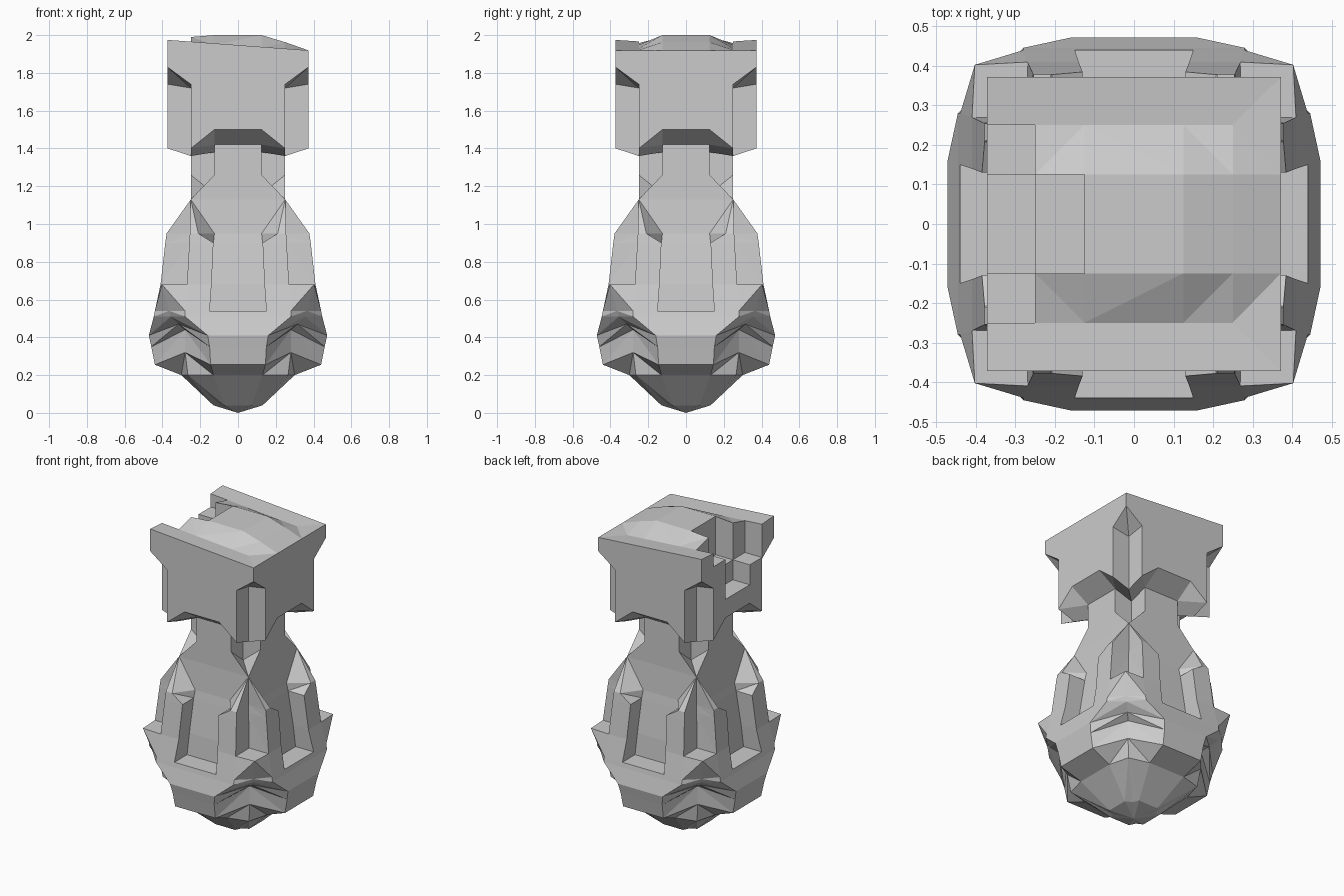
import bpy
import bmesh

cube = bpy.data.objects.get("Cube")
if cube:
    bpy.data.objects.remove(cube, do_unlink=True)

# Single flat grey
grey = bpy.data.materials.new("plain grey")
grey.use_nodes = True
COLOUR = (0.6, 0.6, 0.6, 1)
grey.diffuse_color = COLOUR
grey.node_tree.nodes["Principled BSDF"].inputs["Base Color"].default_value = COLOUR

EDGE, MID, IN = 0.372, 0.25, 0.125


def top_height(x, y):
    """Gently sloping roof with a raised centre band."""
    slope = 1.947 - 0.074 * x
    if abs(y) > 0.3 or x > 0.3:
        return slope
    if abs(y) > 0.2:
        return slope - 0.008
    if x < -0.2:
        return 1.99
    return 2.0 - 0.3 * max(x - IN, 0)


# Sections: height, groove half width, lip half width, groove floor,
# lobe face, lobe half width, corner
ROWS = [
    (0.0, 0, 0, 0, 0, 0, 0),
    (0.04, 0.06, 0.06, 0.13, 0.13, 0.07, 0.09),
    (0.20, 0.10, 0.10, 0.30, 0.30, 0.13, 0.265),
    ((0.255, 0.255, 0.255, 0.32), 0.13, 0.13, 0.44, 0.44, 0.145, 0.28),
    ((0.35, 0.35, 0.35, 0.44), 0.135, 0.135, 0.459, 0.459, 0.15, 0.28),
    ((0.41, 0.41, 0.41, 0.47), 0.14, 0.14, 0.472, 0.472, 0.16, 0.315),
    (0.51, 0.15, 0.15, 0.446, 0.446, 0.28, 0.355),
    (0.54, 0.15, 0.15, 0.44, 0.44, 0.28, 0.365),
    (0.54, 0.15, 0.15, 0.31, 0.44, 0.28, 0.365),
    (0.68, 0.14, 0.14, 0.30, 0.41, 0.27, 0.403),
    (0.68, 0.14, 0.14, 0.30, 0.41, 0.27, 0.27),
    (0.90, 0.13, 0.13, 0.27, 0.385, 0.258, 0.255),
    (0.95, IN, 0.21, 0.262, 0.378, 0.255, MID),
    (1.13, MID, MID, MID, MID, MID, MID),
    ((1.26, 1.26, 1.26, 1.16), IN, IN, MID, MID, IN, IN),
    ((1.42, 1.42, 1.42, 1.38), IN, IN, MID, MID, IN, IN),
    ((1.50, 1.50, 1.40, 1.36), IN, IN, EDGE, EDGE, MID, MID),
    ((1.74, 1.74, 1.74, 1.72), IN, IN, EDGE, EDGE, MID, MID),
    ((1.83, 1.83, 1.80, 1.83), IN, IN, EDGE, EDGE, MID, EDGE),
    (None, IN, IN, EDGE, EDGE, MID, EDGE),
]


def section(bm, z, groove, lip, floor, face, lobe, corner):
    """One ring, made from an eighth that is mirrored and turned."""
    zs = z if isinstance(z, tuple) else (z,) * 4
    pts = list(zip((groove, lip, lobe, corner), (floor, face, face, corner), zs))
    quarter = pts + [(y, x, h) for x, y, h in reversed(pts[:3])]
    ring = []
    for turn in range(4):
        for x, y, h in quarter:
            for _ in range(turn):
                x, y = y, -x
            ring.append(bm.verts.new((x, y, top_height(x, y) if h is None else h)))
    return ring


# Skin the rings with mirrored diagonals that rise towards the corners
bm = bmesh.new()
rings = [section(bm, *row) for row in ROWS]
for low, high in zip(rings, rings[1:]):
    for i in range(len(low)):
        j = (i + 1) % len(low)
        if i % 7 < 3:
            bm.faces.new((low[i], low[j], high[j]))
            bm.faces.new((low[i], high[j], high[i]))
        else:
            bm.faces.new((low[i], low[j], high[i]))
            bm.faces.new((low[j], high[j], high[i]))

# Roof grid
lines = (-EDGE, -MID, -IN, IN, MID, EDGE)
grid = [[bm.verts.new((x, y, top_height(x, y))) for x in lines] for y in lines]
for a, b in zip(grid, grid[1:]):
    for i in range(len(lines) - 1):
        bm.faces.new((a[i], a[i + 1], b[i + 1], b[i]))

bmesh.ops.remove_doubles(bm, verts=bm.verts, dist=0.0005)
bmesh.ops.triangulate(bm, faces=[f for f in bm.faces if len(f.verts) > 3])
bmesh.ops.recalc_face_normals(bm, faces=bm.faces)
mesh = bpy.data.meshes.new("carved_pillar")
bm.to_mesh(mesh)
bm.free()
mesh.materials.append(grey)
pillar = bpy.data.objects.new("carved_pillar", mesh)
bpy.context.collection.objects.link(pillar)


def cut_box(name, x1, y0, y1, z0):
    """Cut a step into the side of the head."""
    x0, z1 = -0.6, 2.3
    bpy.ops.mesh.primitive_cube_add(
        size=1, location=((x0 + x1) / 2, (y0 + y1) / 2, (z0 + z1) / 2))
    box = bpy.context.object
    box.name = name
    box.scale = (x1 - x0, y1 - y0, z1 - z0)
    box.hide_render = True
    box.data.materials.append(grey)
    mod = pillar.modifiers.new(name, "BOOLEAN")
    mod.operation = "DIFFERENCE"
    mod.solver = "EXACT"
    mod.object = box
    bpy.ops.object.select_all(action="DESELECT")
    bpy.context.view_layer.objects.active = pillar
    pillar.select_set(True)
    bpy.ops.object.modifier_apply(modifier=name)
    bpy.data.objects.remove(box, do_unlink=True)


# Stepped recess
cut_box("deep_step", -MID, -IN, IN, 1.62)
cut_box("inner_step", -IN, -IN, IN, 1.75)
cut_box("side_step", -MID, -MID, IN, 1.75)
cut_box("shallow_step", -MID, 0, MID, 1.88)
